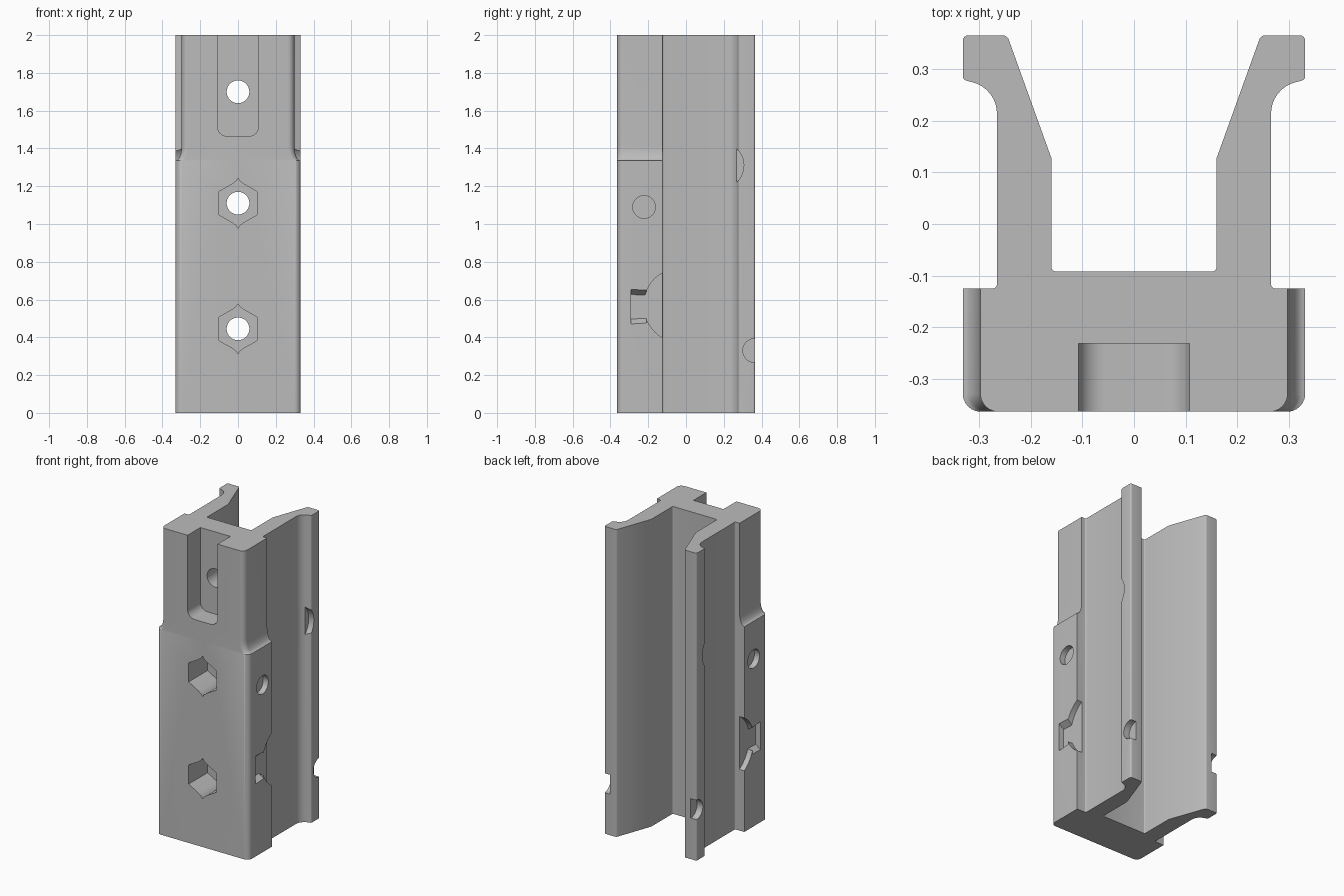
import bpy, bmesh, math
from mathutils import Vector

cube = bpy.data.objects.get("Cube")
if cube:
    bpy.data.objects.remove(cube, do_unlink=True)

grey = bpy.data.materials.new("plain grey")
grey.use_nodes = True
COLOUR = (0.5, 0.5, 0.5, 1)
grey.diffuse_color = COLOUR
grey.node_tree.nodes["Principled BSDF"].inputs["Base Color"].default_value = COLOUR


def rounded(corners, closed=False):
    """Turn (a, b, radius) corners into a polyline with filleted corners."""
    pts, n = [], len(corners)
    for i, (a, b, r) in enumerate(corners):
        p = Vector((a, b))
        if r == 0 or (not closed and i in (0, n - 1)):
            pts.append(p)
            continue
        u = (Vector(corners[i - 1][:2]) - p).normalized()
        v = (Vector(corners[(i + 1) % n][:2]) - p).normalized()
        half = u.angle(v) / 2
        centre = p + (u + v).normalized() * (r / math.sin(half))
        s, e = p + u * (r / math.tan(half)) - centre, p + v * (r / math.tan(half)) - centre
        steps = 8 if r > 0.02 else 4
        for k in range(steps + 1):
            pts.append(centre + (s.lerp(e, k / steps)).normalized() * r)
    return pts


def circle(a, b, r, n=48):
    return [Vector((a + r * math.cos(math.tau * i / n), b + r * math.sin(math.tau * i / n)))
            for i in range(n)]


def loft(name, rings):
    """Skin matching closed rings of points and cap both ends."""
    bm = bmesh.new()
    rows = [[bm.verts.new(p) for p in ring] for ring in rings]
    n = len(rows[0])
    for low, high in zip(rows, rows[1:]):
        for i in range(n):
            j = (i + 1) % n
            bm.faces.new((low[i], low[j], high[j], high[i]))
    bm.faces.new(rows[0][::-1])
    bm.faces.new(rows[-1])
    bmesh.ops.recalc_face_normals(bm, faces=bm.faces)
    mesh = bpy.data.meshes.new(name)
    bm.to_mesh(mesh)
    bm.free()
    mesh.materials.append(grey)
    obj = bpy.data.objects.new(name, mesh)
    bpy.context.collection.objects.link(obj)
    return obj


# Cross-section of the right-hand half, from front centre to channel floor
STEP = -0.125
half = rounded([(0, -0.364, 0), (0.332, -0.364, 0.034), (0.332, STEP, 0),
                (0.266, STEP, 0.008), (0.266, 0.262, 0.062), (0.332, 0.28, 0.008),
                (0.332, 0.366, 0.01), (0.246, 0.366, 0.012), (0.16, 0.127, 0),
                (0.16, -0.092, 0.008), (0, -0.092, 0)])
section = half + [Vector((-p.x, p.y)) for p in half[-2:0:-1]]


def ring(z, inset):
    """Section at height z with the sides of the front block drawn in."""
    out = []
    for p in section:
        block = p.y < STEP + 0.001 and abs(p.x) > 0.28
        out.append((p.x - math.copysign(inset, p.x) if block else p.x, p.y, z))
    return out


# Main extrusion, with a coved shoulder where the block narrows
layers = [(0, 0), (1.335, 0)]
for k in range(1, 9):
    t = k / 8 * math.pi / 2
    layers.append((1.335 + 0.08 * (1 - math.cos(t)), 0.034 * math.sin(t)))
layers.append((2, 0.034))
body = loft("channel_body", [ring(z, inset) for z, inset in layers])
cutters = []


def front_cut(name, outline, y0, y1):
    cutters.append(loft(name, [[(p.x, y, p.y) for p in outline] for y in (y0, y1)]))


def side_cut(name, outline, x0, x1=0.5):
    for side in (1, -1):
        cutters.append(loft(name, [[(side * x, p.x, p.y) for p in outline] for x in (x0, x1)]))


# Recessed slot in the upper front
front_cut("slot_cutter", rounded([(-0.108, 1.465, 0.05), (0.108, 1.465, 0.05),
                                  (0.108, 2.1, 0), (-0.108, 2.1, 0)], True), -0.5, -0.232)

# Pointed hexagonal nut pockets and bolt holes through the web
quarter = [(0.1, 0.062), (0.028, 0.103), (0.01, 0.117), (0, 0.132)]
upper = quarter + [(-x, z) for x, z in quarter[-2::-1]]
hexagon = upper + [(-x, -z) for x, z in upper]
for z in (0.445, 1.11):
    front_cut("nut_cutter", [Vector((x, z + dz)) for x, dz in hexagon], -0.5, -0.17)
for z in (0.445, 1.11, 1.7):
    front_cut("bolt_cutter", circle(0, z, 0.06), -0.45, 0.0)

# Blind holes, lip notches and keyed round pockets on both sides
side_cut("blind_hole_cutter", circle(-0.222, 1.09, 0.06), 0.295)
side_cut("upper_notch_cutter", circle(0.183, 1.31, 0.123), 0.295)
side_cut("lower_notch_cutter", circle(0.364, 0.33, 0.063), 0.29)
side_cut("round_pocket_cutter", circle(-0.026, 0.57, 0.198), 0.297)
key = [Vector(p) for p in ((-0.292, 0.47), (-0.21, 0.475), (-0.21, 0.65), (-0.292, 0.655))]
floor = [Vector((p.x, 0.56 + (p.y - 0.56) * 0.7)) for p in key]
for side in (1, -1):
    cutters.append(loft("key_cutter", [[(side * x, p.x, p.y) for p in outline]
                                       for x, outline in ((0.297, floor), (0.333, key), (0.4, key))]))

for cutter in cutters:
    cutter.hide_render = True
    mod = body.modifiers.new(cutter.name, "BOOLEAN")
    mod.operation, mod.solver, mod.object = "DIFFERENCE", "EXACT", cutter

# Bake the cuts, drop the cutters and shade
bpy.context.view_layer.objects.active = body
body.select_set(True)
for other in cutters:
    other.select_set(False)
for mod in list(body.modifiers):
    bpy.ops.object.modifier_apply(modifier=mod.name)
for cutter in cutters:
    bpy.data.objects.remove(cutter, do_unlink=True)
bpy.ops.object.shade_smooth_by_angle(angle=math.radians(30))
